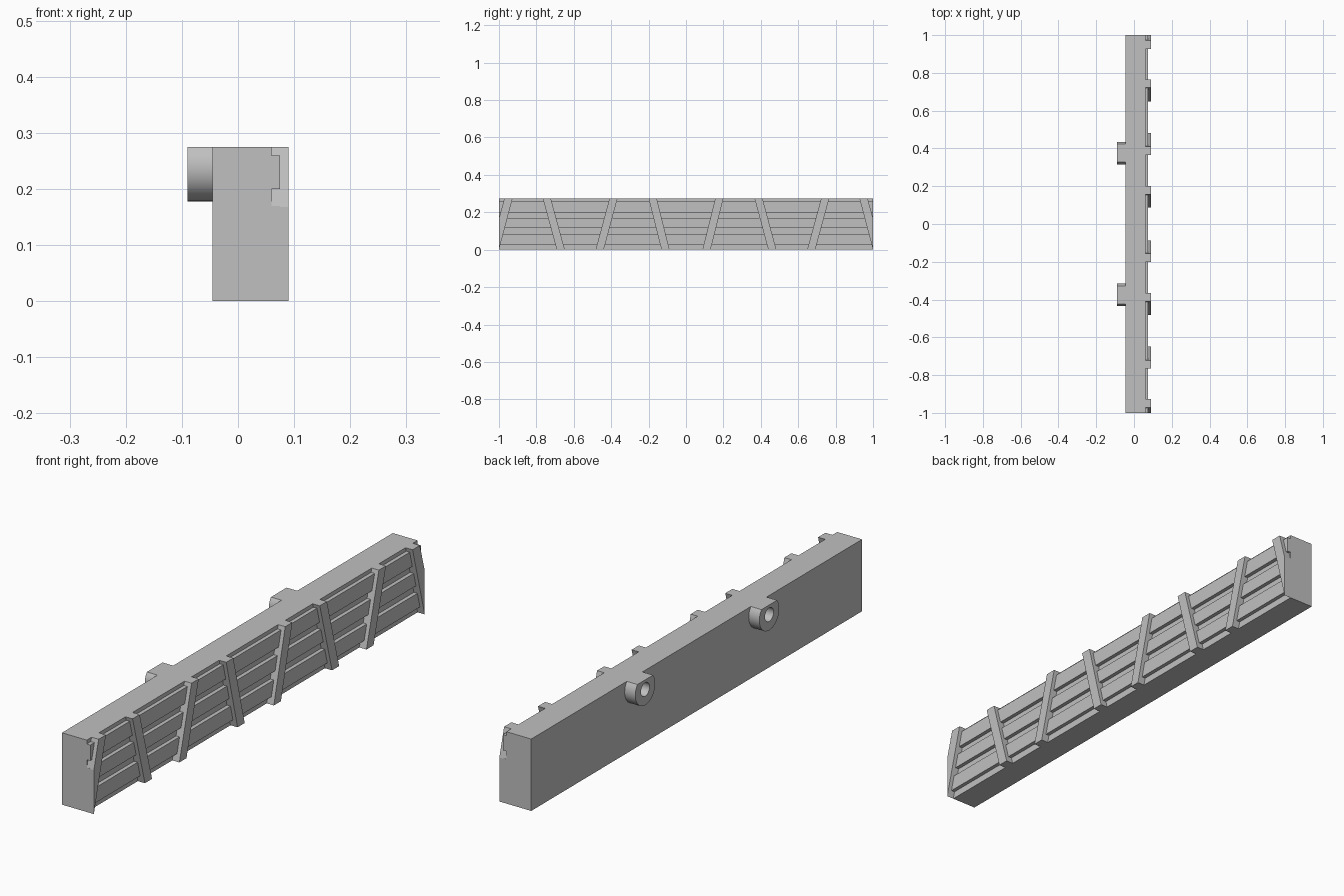
import bpy, bmesh, math

if "Cube" in bpy.data.objects:
    bpy.data.objects.remove(bpy.data.objects["Cube"])

TOP = 0.275            # overall height
WALL, PLANK, BRACE = 0.06, 0.075, 0.09   # outer x of each layer
BACK = -0.045

grey = bpy.data.materials.new("plain grey")
grey.diffuse_color = (0.53, 0.53, 0.53, 1)
grey.use_nodes = True
grey.node_tree.nodes["Principled BSDF"].inputs["Base Color"].default_value = grey.diffuse_color


def finish(name, bm):
    bmesh.ops.recalc_face_normals(bm, faces=bm.faces)
    mesh = bpy.data.meshes.new(name)
    bm.to_mesh(mesh)
    bm.free()
    mesh.materials.append(grey)
    obj = bpy.data.objects.new(name, mesh)
    bpy.context.collection.objects.link(obj)
    return obj


def prism(name, points, offset):
    """Extrude a closed outline along the offset vector."""
    bm = bmesh.new()
    face = bm.faces.new([bm.verts.new(p) for p in points])
    ext = bmesh.ops.extrude_face_region(bm, geom=[face], use_keep_orig=True)
    moved = [v for v in ext["geom"] if isinstance(v, bmesh.types.BMVert)]
    bmesh.ops.translate(bm, verts=moved, vec=offset)
    return finish(name, bm)


# Wall with three raised horizontal planks, one cross-section run along y
section = [(BACK, 0), (WALL, 0)]
for low, high in ((0.027, 0.085), (0.117, 0.17), (0.2, 0.26)):
    section += [(WALL, low), (PLANK, low), (PLANK, high), (WALL, high)]
section += [(WALL, TOP), (BACK, TOP)]
prism("planked_wall", [(x, -1, z) for x, z in section], (0, 2, 0))

# Slanted braces, mirrored about the middle: (y, z) outlines
W = 0.043
outlines = [[(b, 0), (b + W, 0), (t + W, TOP), (t, TOP)]
            for b, t in ((0.088, 0.157), (0.44, 0.366), (0.648, 0.723))]
outlines.append([(1, 0), (1, 0.168), (0.971, TOP), (0.927, TOP)])  # end brace
for i, outline in enumerate(outlines):
    for side, label in ((-1, "front"), (1, "back")):
        prism(f"{label}_brace_{i + 1}",
              [(WALL, side * y, z) for y, z in outline], (BRACE - WALL, 0, 0))


# Round lugs with a blind hole, cut flat level with the top
def lug(name, cy):
    R, HOLE, cz = 0.06, 0.026, 0.238
    flat = TOP - cz
    corner = math.asin(flat / R)
    upper = [corner + (math.pi - 2 * corner) * i / 12 for i in range(12)]
    lower = [math.pi - corner + (math.pi + 2 * corner) * i / 28 for i in range(28)]
    bm = bmesh.new()
    rings = []
    for a in upper + lower:
        s, c = math.sin(a), math.cos(a)
        r = min(R, flat / s) if s > 0 else R
        rings.append([bm.verts.new((x, cy + q * c, cz + q * s))
                      for x, q in ((BACK, r), (-0.09, r), (-0.09, HOLE), (BACK, HOLE))])
    for i, ring in enumerate(rings):
        nxt = rings[(i + 1) % len(rings)]
        for k in range(4):
            m = (k + 1) % 4
            bm.faces.new((ring[k], ring[m], nxt[m], nxt[k]))
    obj = finish(name, bm)
    bpy.ops.object.select_all(action="DESELECT")
    obj.select_set(True)
    bpy.context.view_layer.objects.active = obj
    bpy.ops.object.shade_smooth_by_angle(angle=math.radians(30))


lug("front_lug", -0.375)
lug("back_lug", 0.375)
